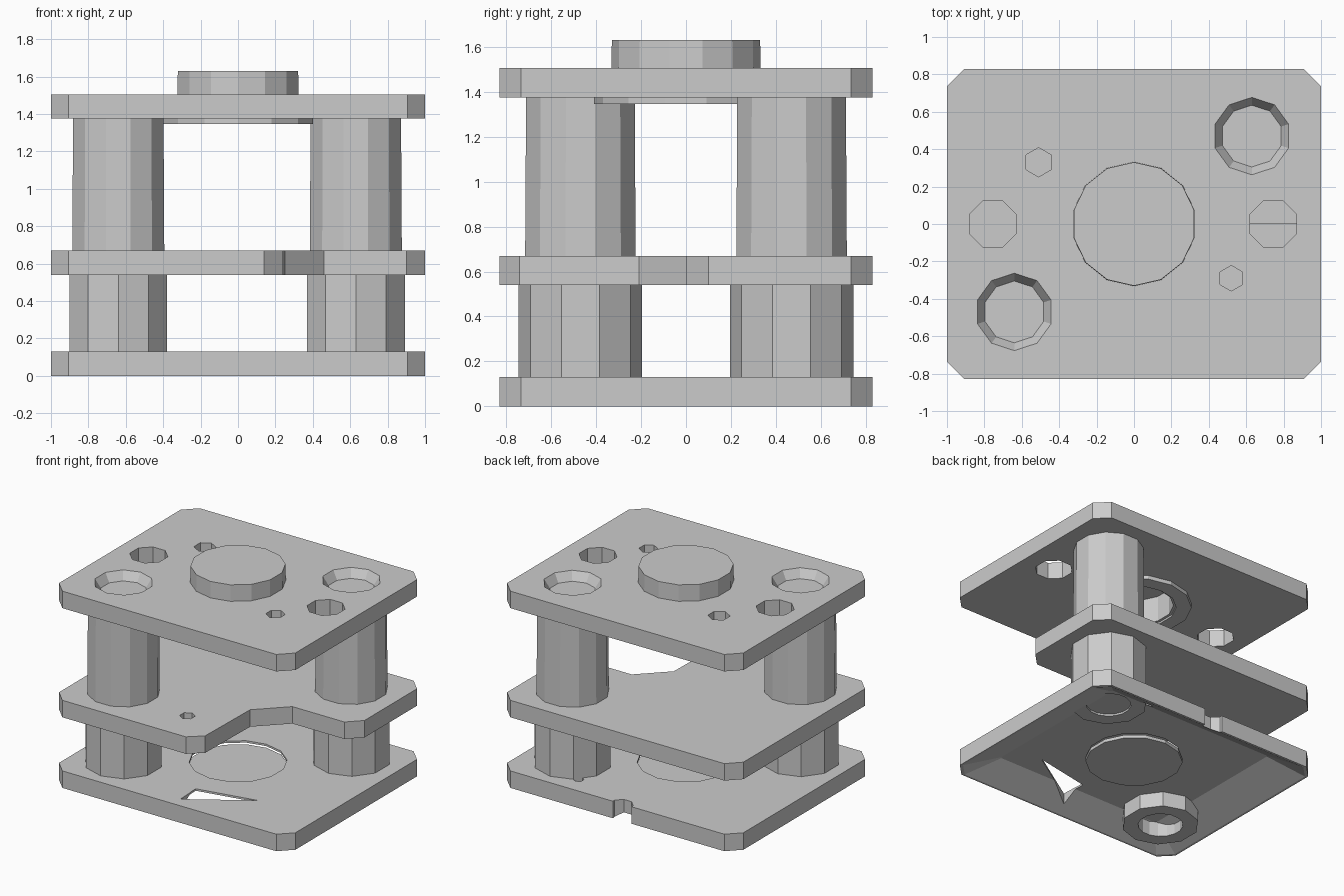
import bpy
import bmesh
from math import pi, cos, sin

if "Cube" in bpy.data.objects:
    bpy.data.objects.remove(bpy.data.objects["Cube"], do_unlink=True)

grey = bpy.data.materials.new("plain grey")
grey.use_nodes = True
grey.diffuse_color = (0.6, 0.6, 0.6, 1)
grey.node_tree.nodes["Principled BSDF"].inputs["Base Color"].default_value = (0.6, 0.6, 0.6, 1)


def loft(name, low, high, z0, z1):
    """Solid between two outlines with the same number of points."""
    bm = bmesh.new()
    a = [bm.verts.new((x, y, z0)) for x, y in low]
    b = [bm.verts.new((x, y, z1)) for x, y in high]
    bm.faces.new(a[::-1])
    bm.faces.new(b)
    n = len(a)
    for i in range(n):
        j = (i + 1) % n
        bm.faces.new((a[i], a[j], b[j], b[i]))
    bmesh.ops.recalc_face_normals(bm, faces=bm.faces)
    mesh = bpy.data.meshes.new(name)
    bm.to_mesh(mesh)
    bm.free()
    mesh.materials.append(grey)
    obj = bpy.data.objects.new(name, mesh)
    bpy.context.collection.objects.link(obj)
    return obj


def ring(x, y, r, n):
    return [(x + r * cos(2 * pi * (i + 0.5) / n), y + r * sin(2 * pi * (i + 0.5) / n))
            for i in range(n)]


def cyl(name, x, y, r0, r1, z0, z1, n):
    return loft(name, ring(x, y, r0, n), ring(x, y, r1, n), z0, z1)


def rect(w, d, c):
    """Rectangle of half sizes w, d with corners cut by c."""
    return [(w - c, -d), (w, -d + c), (w, d - c), (w - c, d),
            (-w + c, d), (-w, d - c), (-w, -d + c), (-w + c, -d)]


def cut(obj, *cutters):
    for c in cutters:
        mod = obj.modifiers.new("cut", "BOOLEAN")
        mod.operation = "DIFFERENCE"
        mod.solver = "EXACT"
        mod.object = c
        bpy.context.view_layer.objects.active = obj
        bpy.ops.object.modifier_apply(modifier=mod.name)
        bpy.data.objects.remove(c, do_unlink=True)


POSTS = {"right": (-0.64, -0.47), "left": (0.63, 0.47)}
outline = rect(1, 0.83, 0.095)

# Base plate: hollowed from below with sloping sides, thin web on top
base = loft("base_plate", outline, outline, 0, 0.13)
tri = [(0.02, -0.54), (0.03, -0.74), (0.48, -0.45)]
cut(base,
    loft("hollow", rect(0.985, 0.815, 0.095), rect(0.72, 0.62, 0.01), -0.001, 0.115),
    loft("slot", tri, tri, -0.1, 0.3),
    cyl("groove", -0.04, 0.84, 0.085, 0.085, -0.1, 0.3, 8),
    cyl("small_hole", 0.44, 0.67, 0.04, 0.04, -0.1, 0.3, 6),
    cyl("dish_hole", 0, 0, 0.34, 0.34, -0.1, 0.3, 14))
cyl("base_dish", 0, 0, 0.345, 0.345, 0.075, 0.1, 14)

# Middle plate: one front corner stepped away
mid_outline = [(0.14, -0.83), (0.24, -0.74), (0.25, -0.21), (0.46, 0),
               (0.9, 0), (1, 0.1)] + outline[2:]
middle = loft("middle_plate", mid_outline, mid_outline, 0.54, 0.67)
cut(middle, cyl("pin_hole", -0.05, -0.54, 0.055, 0.055, 0.4, 0.8, 6))

# Posts, bored from below
for side, (x, y) in POSTS.items():
    start = 0 if side == "right" else 0.1
    lower = cyl(side + "_lower_post", x, y, 0.275, 0.275, start, 0.6, 10)
    cut(lower, cyl("bore", x, y, 0.16, 0.16, -0.1, 0.5, 16))
    cyl(side + "_upper_post", x, y, 0.255, 0.25, 0.6, 1.42, 12)

# Top plate with sockets over the posts and guide holes
top = loft("top_plate", outline, outline, 1.375, 1.505)
for x, y in POSTS.values():
    cut(top, cyl("socket", x, y, 0.165, 0.21, 1.44, 1.51, 10))
for x in (-0.755, 0.745):
    cut(top, cyl("guide_hole", x, 0, 0.135, 0.135, 1.3, 1.6, 8))
for x, y, r in ((-0.51, 0.33, 0.078), (0.52, -0.29, 0.068)):
    cut(top, cyl("screw_hole", x, y, r, r, 1.44, 1.6, 6))
cut(top, cyl("centre_hole", 0, 0, 0.32, 0.32, 1.3, 1.6, 14))

# Centre cap, hollow from below, with a thin flange under the plate
cap = cyl("centre_cap", 0, 0, 0.335, 0.33, 1.36, 1.63, 14)
cut(cap, cyl("cap_bore", 0, 0, 0.28, 0.28, 1.2, 1.56, 14))
flange = cyl("cap_flange", 0, 0, 0.41, 0.41, 1.345, 1.38, 14)
cut(flange, cyl("flange_bore", 0, 0, 0.3, 0.3, 1.2, 1.5, 14))
